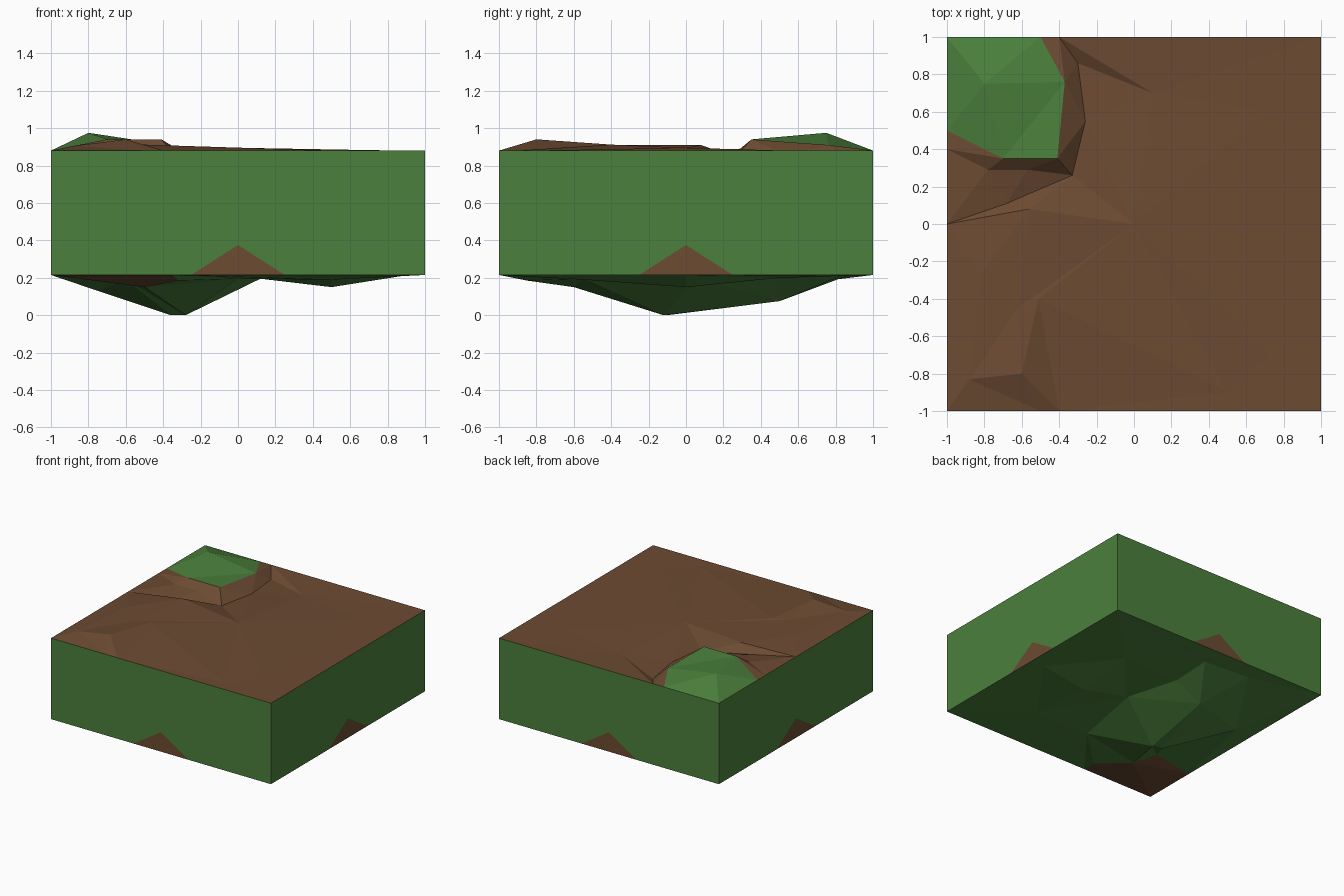
import bpy, math
from mathutils import Vector, Matrix
from mathutils.geometry import delaunay_2d_cdt, intersect_point_tri_2d

if "Cube" in bpy.data.objects:
    bpy.data.objects.remove(bpy.data.objects["Cube"])

LO, HI = 0.215, 0.88


def material(name, rgb):
    m = bpy.data.materials.new(name)
    m.diffuse_color = (*rgb, 1)
    m.use_nodes = True
    m.node_tree.nodes["Principled BSDF"].inputs["Base Color"].default_value = m.diffuse_color
    return m


green = material("grass", (0.07, 0.216, 0.045))
brown = material("soil", (0.15, 0.07, 0.032))


def add_mesh(name, verts, faces, slots):
    me = bpy.data.meshes.new(name)
    me.from_pydata(verts, [], faces)
    for m in (green, brown):
        me.materials.append(m)
    for p, s in zip(me.polygons, slots):
        p.material_index = s
        p.use_smooth = False
    ob = bpy.data.objects.new(name, me)
    bpy.context.collection.objects.link(ob)
    return ob


def inside(p, poly):
    hit = False
    for a, b in zip(poly, poly[1:] + poly[:1]):
        if (a[1] > p[1]) != (b[1] > p[1]):
            if p[0] < a[0] + (p[1] - a[1]) * (b[0] - a[0]) / (b[1] - a[1]):
                hit = not hit
    return hit


def terrain(name, pts, creases, patch, patch_slot, up):
    """Triangulate spot heights with crease lines; patch gets its own colour."""
    edges = [e for line in creases for e in zip(line, line[1:])]
    flat = [Vector(p[:2]) for p in pts]
    co, _, faces, orig, _, _ = delaunay_2d_cdt(flat, edges, [], 0, 1e-5)
    verts = []
    for c, o in zip(co, orig):
        z = pts[o[0]][2] if o else (HI if up else LO)
        verts.append((c.x, c.y, z))
    out, slots = [], []
    region = [pts[i][:2] for i in patch]
    for f in faces:
        a, b, c = (co[i] for i in f[:3])
        area = (b - a).cross(c - a)
        if abs(area) < 1e-7:
            continue
        f = list(f)
        out.append(f if (area > 0) == up else f[::-1])
        slots.append(patch_slot if inside((a + b + c) / 3, region) else 1 - patch_slot)
    return add_mesh(name, verts, out, slots)


# Side walls: each has a soil triangle at the middle of its lower edge
verts, faces, slots = [], [], []
profile = [(-1, LO), (-.25, LO), (0, .375), (.25, LO), (1, LO), (1, HI), (-1, HI)]
for k in range(4):
    rot = Matrix.Rotation(k * math.pi / 2, 3, 'Z')
    n = len(verts)
    verts += [tuple(rot @ Vector((x, -1, z))) for x, z in profile]
    faces += [list(range(n, n + 7)), [n + 1, n + 3, n + 2]]
    slots += [0, 1]
add_mesh("side_walls", verts, faces, slots)

# Top ground: soil with a grassy corner hill and a low ridge
hill = [(-1, 1, HI), (-1, .5, HI), (-.7, .35, .94), (-.41, .35, .94), (-.37, .76, .91),
        (-.5, 1, HI), (-.8, .75, .975),
        (-.4, 1, HI), (-.3, .86, .84), (-.26, .55, .85), (-.33, .26, .845),
        (-.68, .11, .855), (-.57, .29, .89), (-.78, .29, .89), (-1, .4, HI)]
ridge = [(-.56, .08, .91), (0, 0, .895), (-.62, -.45, .91), (-.51, -.4, .912),
         (-.6, -.8, .94), (-.88, -.83, .905), (-.5, -1, HI), (-.4, -1, HI),
         (-.82, -.27, .91), (-1, 0, HI)]
plain = [(-1, -1, HI), (1, -1, HI), (1, 1, HI), (.7, .6, .878), (.73, -.7, .882),
         (.5, -.9, .88), (.1, .7, .875)]
terrain("top_ground", hill + ridge + plain,
        [[1, 2, 3, 4, 5], [7, 8, 9, 10, 11], [12, 13, 14], [11, 15, 16, 10],
         [15, 17, 16], [17, 20, 19, 18, 22], [20, 21], [19, 21], [17, 23], [15, 24]],
        [0, 1, 2, 3, 4, 5], 0, True)

# Underside: grass with a hanging peak and a soil corner
rim = [(-1, -1, LO), (1, -1, LO), (1, 1, LO), (-1, 1, LO),
       (-.35, -1, LO), (-1, -.55, LO), (-.5, -.6, .15), (-.6, -.45, .19), (-.32, -.85, .185)]
peak = [(-.36, -.1, 0), (-.28, -.12, 0), (-.23, .5, .075), (.12, .07, .195), (0, -.55, .195),
        (.5, 0, .15), (0, .5, .195), (0, .83, .21), (-.4, .86, .21), (.5, -.55, .19),
        (.5, .5, .2), (-.75, .3, .13), (.88, 0, .21)]
terrain("underside", rim + peak,
        [[4, 8, 6, 7, 5], [9, 10, 11], [10, 12, 15, 11], [10, 13, 12]],
        [0, 4, 8, 6, 7, 5], 1, False)
